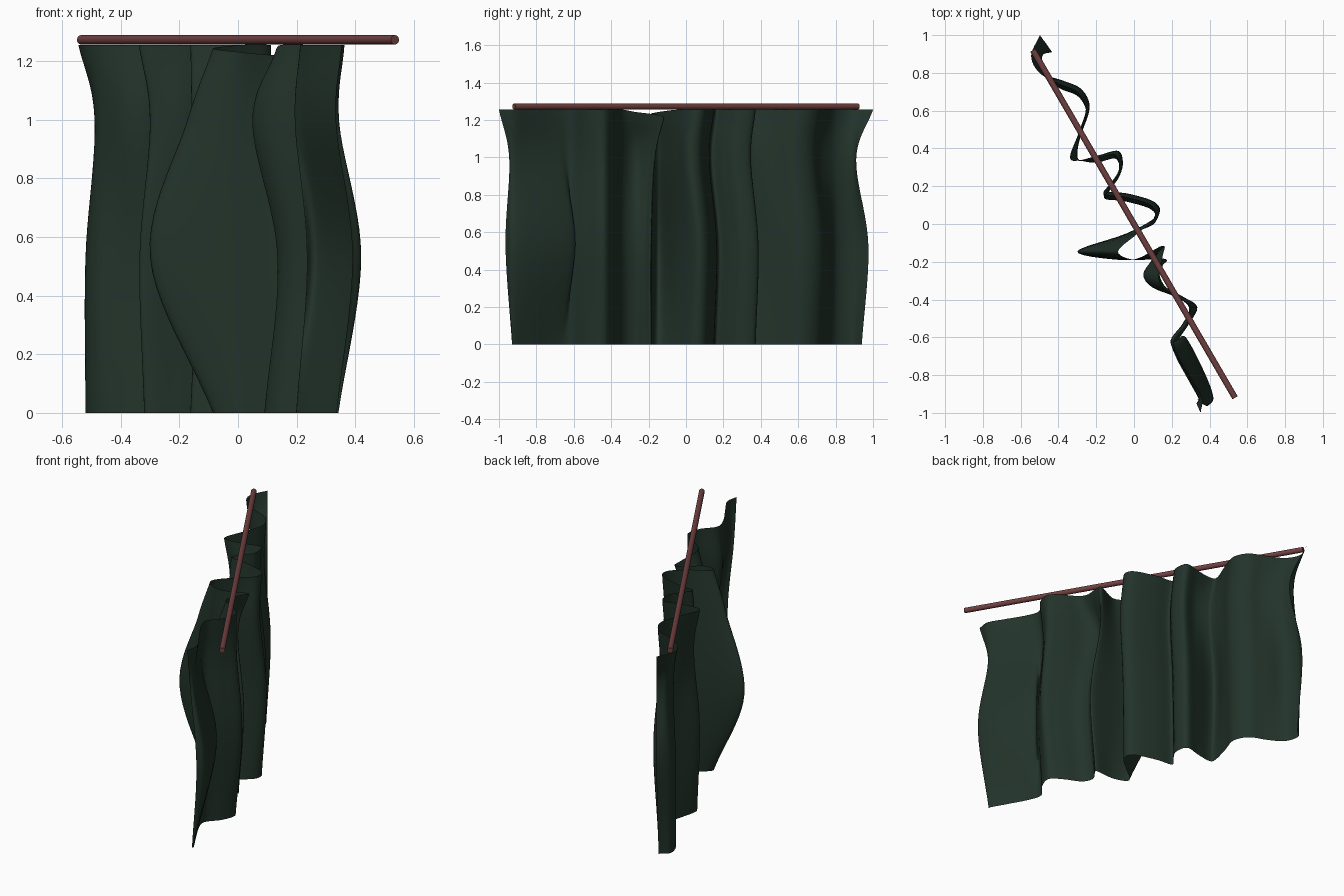
import bpy, bmesh
from mathutils import Vector

if "Cube" in bpy.data.objects:
    bpy.data.objects.remove(bpy.data.objects["Cube"])

LEVELS = (0.0, 0.53, 0.99, 1.255)
BILLOW = (0, 1, .42, 0)         # bulge at half height
PULL = (0, 0, 1, -.7)           # kink under the rod
SWAY_X = (0, .02, .005, 0)      # shared drift of the plain folds
SWAY_Y = (0, .015, -.025, 0)

# Plan of the folds from back to front: x, y, then billow and pull where they differ
FOLDS = [
    (-.47, .94, -.01, .04), (-.52, .89, 0, .035), (-.49, .80, 0, .015),
    (-.40, .745), (-.30, .70), (-.255, .61), (-.29, .49),
    (-.32, .36, -.015, .026), (-.29, .335, -.01, .02),
    (-.20, .35), (-.10, .37), (-.08, .29), (-.12, .22), (-.16, .16),
    (-.05, .145), (.09, .10), (.105, .03),
    (.02, -.05, -.06, 0), (-.085, -.145, -.215, 0), (0, -.19, -.08, 0),
    (.13, -.185, .03, -.03), (.12, -.22, .03, -.045), (.09, -.27, .045, -.06),
    (.12, -.335, .05, -.045), (.22, -.385, .04, -.02), (.29, -.44, .045, -.01),
    (.265, -.53, .025, -.02), (.20, -.615, .035, -.02), (.22, -.70, .055, -.02),
    (.29, -.83, .085, -.03), (.34, -.92, .08, -.03), (.335, -.93, .055, -.025),
]
# Folds that also shift in depth: at half height, below the rod, at the hem
DEPTH = {0: (.035, -.03, .06), 20: (0, .02, .07), 21: (0, .02, .05),
         28: (.10, .02, 0), 29: (.04, .01, 0), 31: (-.035, -.015, -.07)}


def fold_point(i, k):
    x, y, *shape = FOLDS[i]
    z = LEVELS[k]
    if shape:
        x += shape[0] * BILLOW[k] + shape[1] * PULL[k]
    else:
        x, y = x + SWAY_X[k], y + SWAY_Y[k]
    if k and i in DEPTH:
        y += DEPTH[i][k - 1]
    if k == 3:                   # dip in the top hem
        z -= max(0, .037 - .0125 * abs(i - 20))
    return Vector((x, y, z))


def spline(pts, steps):
    """Smooth curve through the points."""
    p = [2 * pts[0] - pts[1]] + pts + [2 * pts[-1] - pts[-2]]
    out = []
    for i in range(1, len(p) - 2):
        a, b, c, d = p[i - 1:i + 3]
        for s in range(steps):
            t = s / steps
            out.append(.5 * (2 * b + (c - a) * t + (2 * a - 5 * b + 4 * c - d) * t * t
                             + (3 * b - a - 3 * c + d) * t ** 3))
    return out + [pts[-1]]


def colour(ob, name, rgb):
    m = bpy.data.materials.new(name)
    m.diffuse_color = (*rgb, 1)
    m.use_nodes = True
    m.node_tree.nodes["Principled BSDF"].inputs["Base Color"].default_value = m.diffuse_color
    ob.data.materials.append(m)


# Curtain: folded plan lofted through the four levels
columns = [spline([fold_point(i, k) for k in range(4)], 10) for i in range(len(FOLDS))]
rows = [spline([c[j] for c in columns], 6) for j in range(len(columns[0]))]
bm = bmesh.new()
grid = [[bm.verts.new(p) for p in row] for row in rows]
for r0, r1 in zip(grid, grid[1:]):
    for i in range(len(r0) - 1):
        f = bm.faces.new((r0[i], r0[i + 1], r1[i + 1], r1[i]))
        f.smooth = True
mesh = bpy.data.meshes.new("curtain")
bm.to_mesh(mesh)
bm.free()
curtain = bpy.data.objects.new("curtain", mesh)
bpy.context.collection.objects.link(curtain)
colour(curtain, "green_cloth", (.016, .033, .023))

# Rod above the cloth
a, b = Vector((-.535, .92, 1.272)), Vector((.535, -.92, 1.272))
bpy.ops.mesh.primitive_cylinder_add(vertices=20, radius=.016, depth=(b - a).length, location=(a + b) / 2)
rod = bpy.context.object
rod.name = "curtain_rod"
rod.rotation_euler = (b - a).to_track_quat('Z', 'Y').to_euler()
bpy.ops.object.shade_smooth_by_angle()
colour(rod, "red_brown", (.16, .05, .05))
